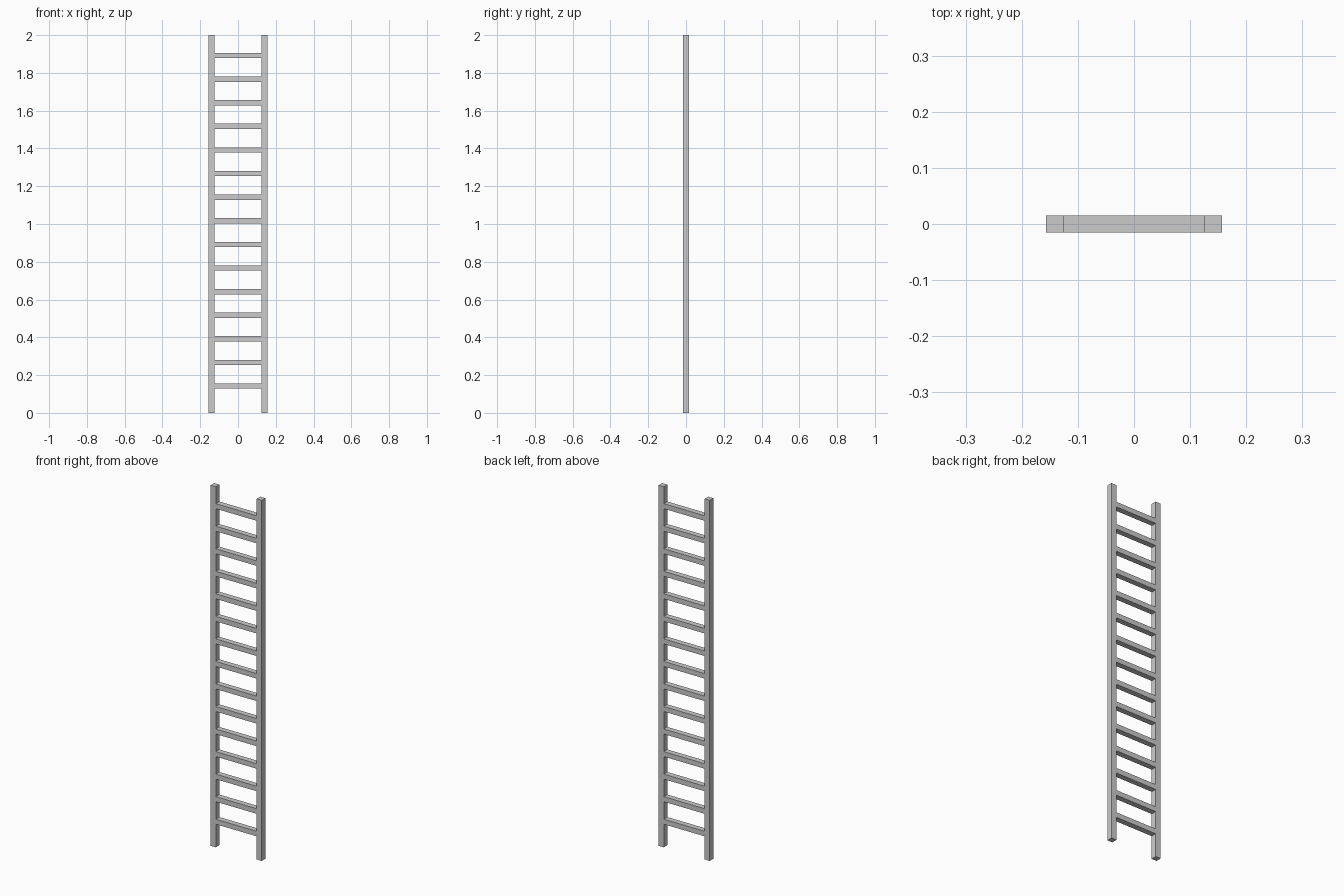
import bpy

if "Cube" in bpy.data.objects:
    bpy.data.objects.remove(bpy.data.objects["Cube"])


def box(name, center, size):
    bpy.ops.mesh.primitive_cube_add(size=1, location=center)
    ob = bpy.context.object
    ob.name = name
    ob.scale = size
    bpy.ops.object.transform_apply(location=False, rotation=False, scale=True)
    return ob


HEIGHT = 2.0
RAIL = 0.031          # square rail section
HALF_WIDTH = 0.1565   # outer half width
RUNG_H = 0.028
RUNG_COUNT = 15
FIRST_Z, STEP = 0.142, 0.125

# Side rails
rail_x = HALF_WIDTH - RAIL / 2
for side, sx in (("left", -1), ("right", 1)):
    box(f"{side}_rail", (sx * rail_x, 0, HEIGHT / 2), (RAIL, RAIL, HEIGHT))

# Evenly spaced rungs, flush with the rails front and back
span = 2 * (HALF_WIDTH - RAIL)
for i in range(RUNG_COUNT):
    box(f"rung_{i + 1}", (0, 0, FIRST_Z + i * STEP), (span, RAIL, RUNG_H))
